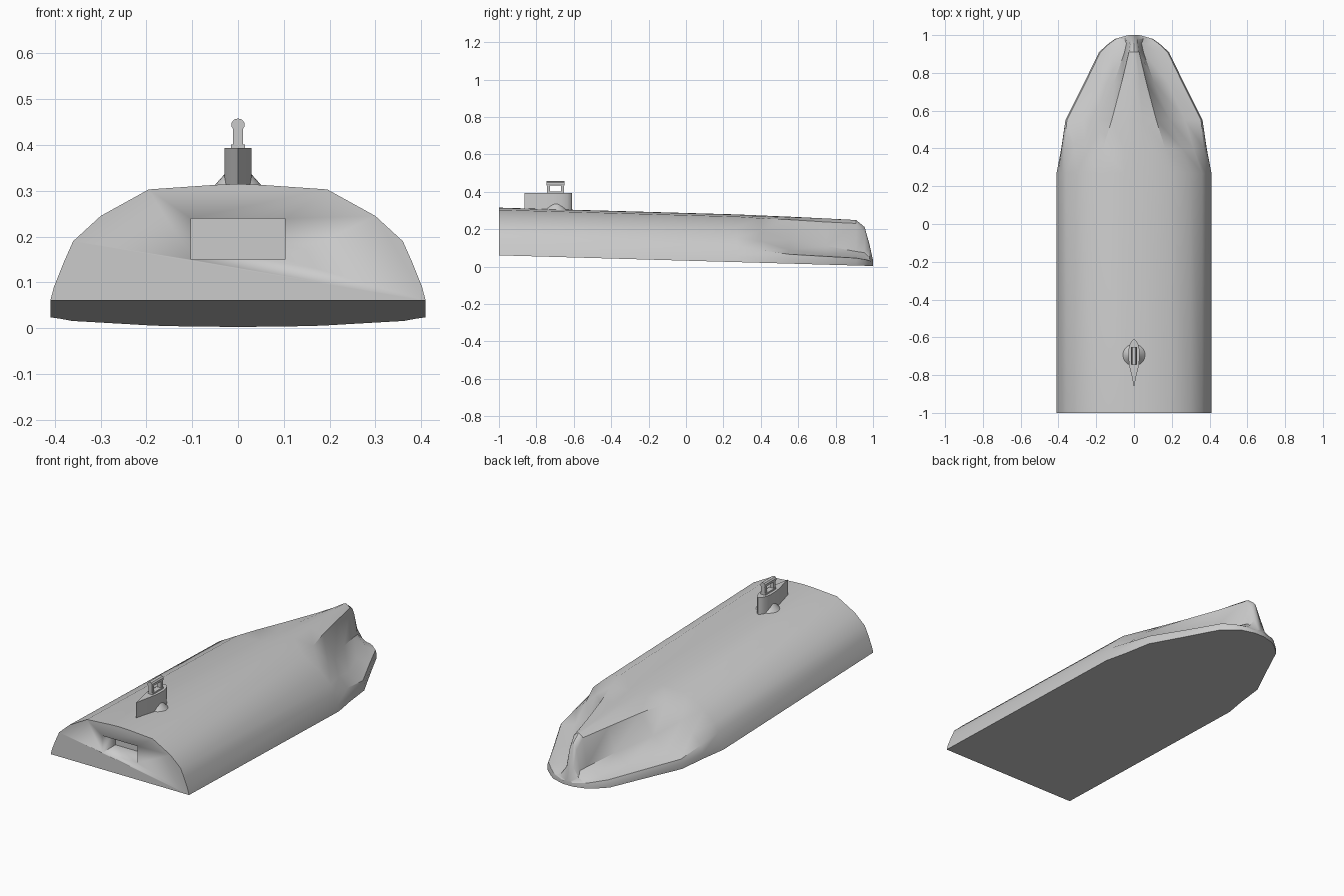
import bpy, bmesh, math

if "Cube" in bpy.data.objects:
    bpy.data.objects.remove(bpy.data.objects["Cube"], do_unlink=True)

grey = bpy.data.materials.new("plain grey")
grey.use_nodes = True
grey.diffuse_color = (0.6, 0.6, 0.6, 1)
grey.node_tree.nodes["Principled BSDF"].inputs["Base Color"].default_value = (0.6, 0.6, 0.6, 1)


def finish(name, bm, angle=30):
    bmesh.ops.recalc_face_normals(bm, faces=bm.faces)
    mesh = bpy.data.meshes.new(name)
    bm.to_mesh(mesh)
    bm.free()
    mesh.materials.append(grey)
    obj = bpy.data.objects.new(name, mesh)
    bpy.context.collection.objects.link(obj)
    bpy.ops.object.select_all(action="DESELECT")
    obj.select_set(True)
    bpy.context.view_layer.objects.active = obj
    bpy.ops.object.shade_smooth_by_angle(angle=math.radians(angle))
    return obj


def box(name, center, size):
    bm = bmesh.new()
    bmesh.ops.create_cube(bm, size=1)
    bmesh.ops.scale(bm, vec=size, verts=bm.verts)
    bmesh.ops.translate(bm, vec=center, verts=bm.verts)
    return finish(name, bm)


def mirrored(half):
    # Mirror a half outline that ends on the centre line
    return half + [(-x, v) for x, v in reversed(half[:-1])]


# Half sections from the base edge to the crest, heights above the sloping base
plain = [(.41, 0), (.402, .03), (.38, .085), (.36, .13), (.30, .185),
         (.195, .243), (.05, .253), (0, .255)]
sections = [
    (-1, plain),
    (.27, plain),
    (.40, [(.385, 0), (.383, .03), (.37, .068), (.315, .115), (.255, .17),
           (.165, .238), (.05, .25), (0, .253)]),
    (.55, [(.363, 0), (.363, .03), (.355, .05), (.27, .073), (.19, .13),
           (.118, .235), (.045, .248), (0, .251)]),
    (.75, [(.263, 0), (.263, .025), (.255, .044), (.18, .055), (.105, .1),
           (.065, .228), (.03, .242), (0, .247)]),
    (.91, [(.185, 0), (.185, .022), (.178, .04), (.12, .044), (.05, .075),
           (.027, .225), (.012, .238), (0, .243)]),
    (.955, [(.135, 0), (.135, .02), (.13, .034), (.085, .036), (.04, .07),
            (.02, .175), (.01, .2), (0, .207)]),
    (.98, [(.10, 0), (.10, .018), (.096, .028), (.075, .031), (.05, .045),
           (.02, .09), (.01, .11), (0, .12)]),
    (1, [(.03, 0), (.03, .012), (.028, .018), (.022, .022), (.016, .025),
         (.01, .028), (.005, .03), (0, .03)]),
]

# Hull lofted through the sections
bm = bmesh.new()
rings = []
for y, half in sections:
    base = .06 - .0285 * (y + 1)
    rings.append([bm.verts.new((x, y, base + h)) for x, h in mirrored(half)])
for a, b in zip(rings, rings[1:]):
    for i in range(len(a) - 1):
        bm.faces.new((a[i], a[i + 1], b[i + 1], b[i]))
bm.faces.new(rings[0])
bm.faces.new(rings[-1])
bm.faces.new([r[0] for r in rings] + [r[-1] for r in reversed(rings)])
hull = finish("hull", bm)

# Rectangular socket in the flat end
cutter = box("socket_cutter", (0, -.95, .195), (.206, .32, .09))
cutter.hide_render = True
cut = hull.modifiers.new("socket", "BOOLEAN")
cut.operation = "DIFFERENCE"
cut.solver = "EXACT"
cut.object = cutter
cutter.location.y = -.10
bpy.context.view_layer.update()
bpy.context.view_layer.objects.active = hull
bpy.ops.object.modifier_apply(modifier="socket")
bpy.data.objects.remove(cutter, do_unlink=True)


def prism(name, outline, z0, z1, angle=30):
    bm = bmesh.new()
    low = [bm.verts.new((x, y, z0)) for x, y in outline]
    face = bm.faces.new(low)
    top = bmesh.ops.extrude_face_region(bm, geom=[face])["geom"]
    bmesh.ops.translate(bm, vec=(0, 0, z1 - z0),
                        verts=[v for v in top if isinstance(v, bmesh.types.BMVert)])
    return finish(name, bm, angle)


# Teardrop pylon, pointed towards the flat end
drop = mirrored([(.012, -.805), (.024, -.755), (.03, -.71), (.03, -.67),
                 (.022, -.635), (.01, -.616), (0, -.61)]) + [(0, -.863)]
prism("pylon", drop, .295, .393, 40)

# Flared collar round the pylon foot
bm = bmesh.new()
bmesh.ops.create_cone(bm, cap_ends=True, segments=24, radius1=.062, radius2=.026,
                      depth=.04)
bmesh.ops.translate(bm, vec=(0, -.695, .32), verts=bm.verts)
finish("collar", bm)

# Open frame on top: two posts, a foot and a rounded bar
for name, y in (("front_post", -.735), ("rear_post", -.66)):
    box(name, (0, y, .42), (.022, .018, .06))
box("frame_foot", (0, -.6975, .395), (.03, .09, .012))
bm = bmesh.new()
profile = mirrored([(.01, .434), (.014, .44), (.014, .449), (.008, .456), (0, .458)])
face = bm.faces.new([bm.verts.new((x, -.746, z)) for x, z in profile])
moved = bmesh.ops.extrude_face_region(bm, geom=[face])["geom"]
bmesh.ops.translate(bm, vec=(0, .096, 0),
                    verts=[v for v in moved if isinstance(v, bmesh.types.BMVert)])
finish("frame_bar", bm)
